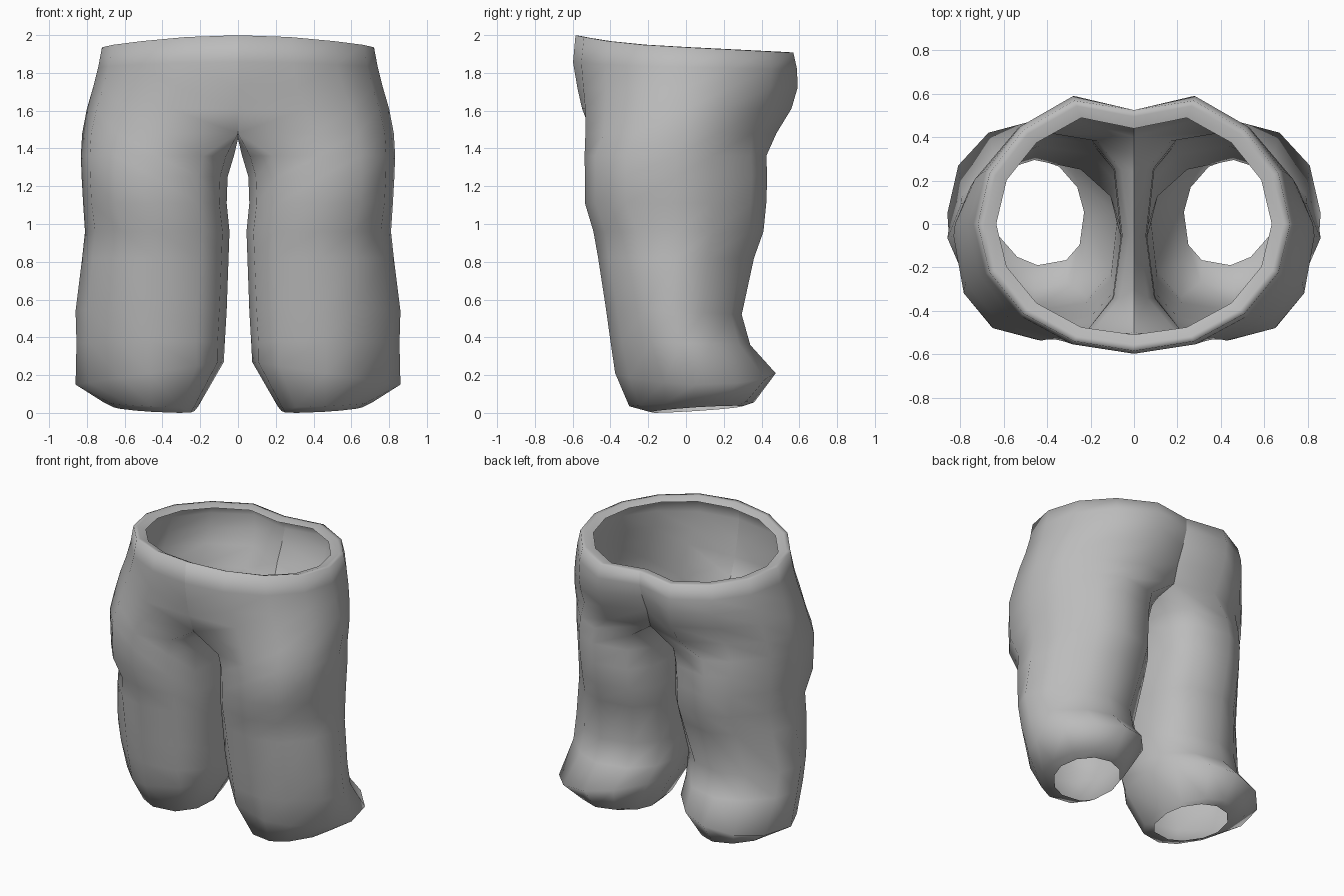
import bpy, bmesh
from math import sin, cos, radians, copysign

cube = bpy.data.objects.get("Cube")
if cube:
    bpy.data.objects.remove(cube, do_unlink=True)

cloth = bpy.data.materials.new("grey_cloth")
cloth.use_nodes = True
grey = (0.5, 0.5, 0.5, 1)
cloth.diffuse_color = grey
cloth.node_tree.nodes["Principled BSDF"].inputs["Base Color"].default_value = grey


def power(v, p):
    return copysign(abs(v) ** p, v)


def leg_ring(bm, x_in, x_out, y_front, y_back, z, corners, tilt_x=0, tilt_y=0):
    """Closed ring round one leg, starting at the inner front.
    corners: exponents (outer front, outer back, inner back, inner front), small is square."""
    cx, cy = (x_in + x_out) / 2, (y_front + y_back) / 2
    ring = []
    for k in range(12):
        a = radians(30 * (k - 4))
        p = corners[((k + 11) % 12) // 3]
        u, v = power(cos(a), p), power(sin(a), p)
        ring.append(bm.verts.new((cx + u * (x_out - x_in) / 2, cy + v * (y_back - y_front) / 2,
                                  z + tilt_x * u + tilt_y * v)))
    return ring


def hip_ring(bm, x_out, y_front, y_back, mid_front, mid_back, z, tilt=0.0, p_front=1.0, p_back=1.0):
    """Open half ring from the front seam round to the back seam, rising at the front."""
    ring = []
    for k in range(9):
        a = radians(22.5 * (k - 4))
        p = p_back if k > 4 else p_front
        y = power(sin(a), p) * (y_back * 1.07 if k > 4 else -y_front)
        x = x_out * power(cos(a), p)
        if k in (0, 8):
            x, y = 0, (mid_front if k == 0 else mid_back)
        ring.append(bm.verts.new((x, y, z + tilt * (y + 3.5 * min(y, 0) ** 3))))
    return ring


def bridge(bm, a, b, closed):
    n = len(a)
    for k in range(n if closed else n - 1):
        j = (k + 1) % n
        bm.faces.new((a[k], a[j], b[j], b[k]))


bm = bmesh.new()

# Leg: turned-in hem, bulging cuff, ankle, knee, thigh
hem = (1.2, 0.95, 1.1, 0.7)
cuff = (1.35, 0.95, 1.1, 0.65)
shin = (1.25, 1.2, 0.9, 0.7)
knee = (1.05, 1.3, 0.7, 0.7)
thigh = (0.87, 1.3, 0.65, 0.75)
legs = [leg_ring(bm, *row) for row in (
    (0.23, 0.66, -0.19, 0.30, 0.02, hem, 0.01, 0.015),
    (0.21, 0.71, -0.30, 0.36, 0.045, hem, 0.01, 0.01),
    (0.075, 0.86, -0.375, 0.475, 0.21, cuff, -0.06, 0.0),
    (0.07, 0.855, -0.40, 0.34, 0.37, shin, 0.0, -0.01),
    (0.06, 0.86, -0.425, 0.295, 0.54, shin, 0.0, -0.02),
    (0.05, 0.825, -0.465, 0.36, 0.82, knee),
    (0.045, 0.81, -0.49, 0.41, 0.96, knee),
    (0.06, 0.82, -0.535, 0.425, 1.11, thigh),
    (0.055, 0.828, -0.535, 0.43, 1.25, thigh),
    (0.022, 0.832, -0.537, 0.425, 1.36, thigh),
)]

# Crotch ring: outer arc plus the seam between the legs
crotch = hip_ring(bm, 0.825, -0.565, 0.49, -0.50, 0.40, 1.48, 0.0, 0.75, 1.15)
seam = [bm.verts.new((0, y, 1.45)) for y in (0.24, 0.0, -0.3)]

# Hips, waistband and turned-in waist edge
hips = [crotch] + [hip_ring(bm, *row) for row in (
    (0.80, -0.57, 0.57, -0.55, 0.44, 1.61, 0.0, 0.84, 1.12),
    (0.768, -0.585, 0.60, -0.575, 0.49, 1.72, 0.0, 0.93, 1.06),
    (0.74, -0.60, 0.595, -0.598, 0.525, 1.83, -0.02),
    (0.72, -0.585, 0.575, -0.585, 0.525, 1.935, -0.05),
    (0.69, -0.56, 0.55, -0.555, 0.495, 1.937, -0.05),
    (0.635, -0.515, 0.495, -0.51, 0.44, 1.922, -0.05),
)]

for a, b in zip(legs, legs[1:]):
    bridge(bm, a, b, True)
bridge(bm, legs[-1], crotch + seam, True)
for a, b in zip(hips, hips[1:]):
    bridge(bm, a, b, False)

bmesh.ops.recalc_face_normals(bm, faces=bm.faces)
mesh = bpy.data.meshes.new("trousers")
bm.to_mesh(mesh)
bm.free()
mesh.materials.append(cloth)
trousers = bpy.data.objects.new("trousers", mesh)
bpy.context.collection.objects.link(trousers)

# Other half, smooth shaded, with a crisp seam down the middle
mirror = trousers.modifiers.new("other_leg", "MIRROR")
mirror.use_mirror_merge = False
mesh.shade_smooth()
